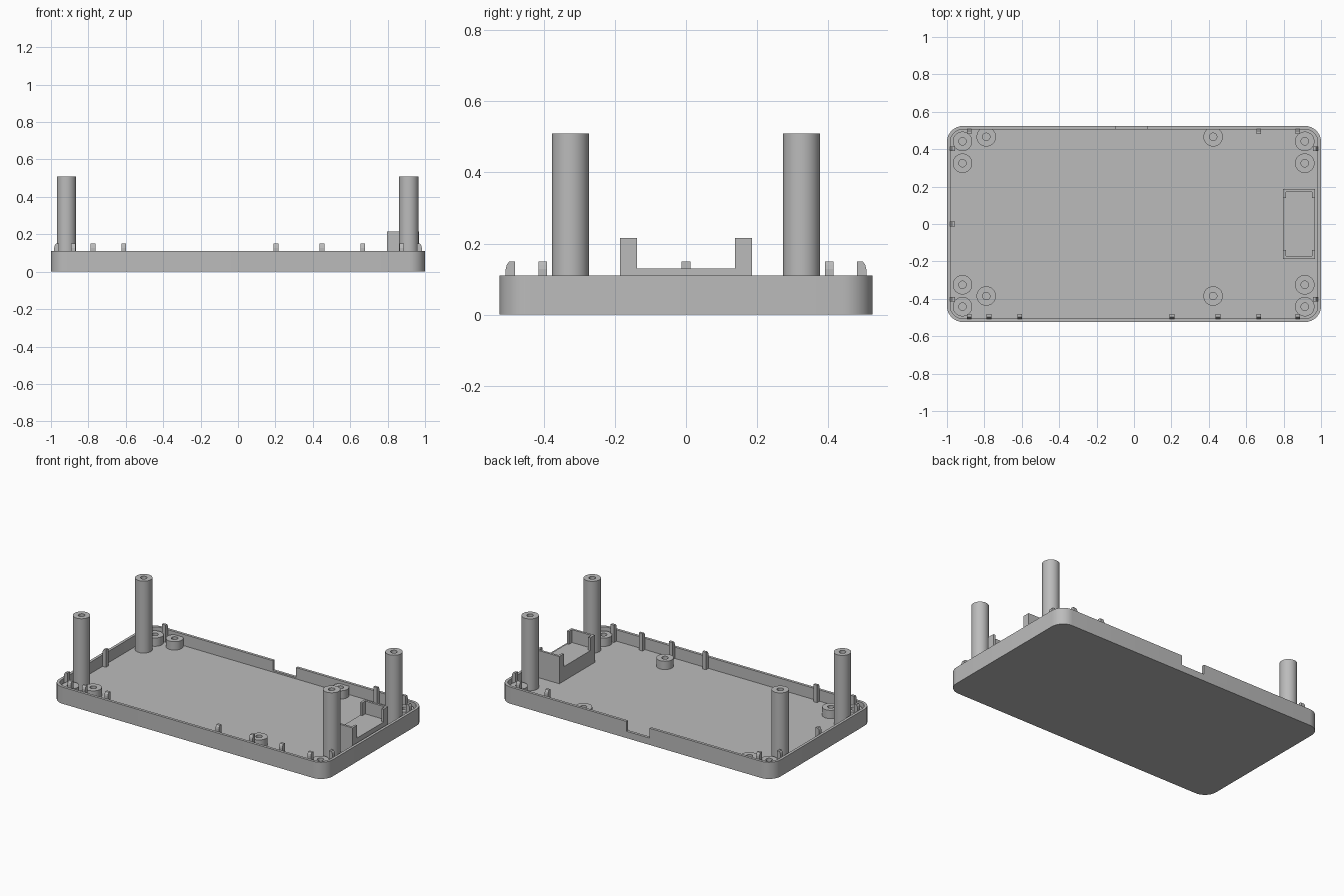
import bpy
import bmesh
from math import cos, sin, pi, radians

cube = bpy.data.objects.get("Cube")
if cube:
    bpy.data.objects.remove(cube, do_unlink=True)

HX, HY, RIM, FLOOR = 1.0, 0.524, 0.11, 0.035
WALL, CORNER = 0.018, 0.085

grey = bpy.data.materials.new("plain_grey")
grey.use_nodes = True
colour = (0.5, 0.5, 0.5, 1)
grey.diffuse_color = colour
grey.node_tree.nodes["Principled BSDF"].inputs["Base Color"].default_value = colour


def finish(bm, name, smooth=False):
    bmesh.ops.recalc_face_normals(bm, faces=bm.faces)
    mesh = bpy.data.meshes.new(name)
    bm.to_mesh(mesh)
    bm.free()
    mesh.materials.append(grey)
    obj = bpy.data.objects.new(name, mesh)
    bpy.context.collection.objects.link(obj)
    if smooth:
        bpy.ops.object.select_all(action='DESELECT')
        obj.select_set(True)
        bpy.context.view_layer.objects.active = obj
        bpy.ops.object.shade_smooth_by_angle(angle=radians(35))
    return obj


def skin(outlines, name):
    """Bridge a series of closed outlines and cap both ends."""
    bm = bmesh.new()
    rings = [[bm.verts.new(p) for p in line] for line in outlines]
    n = len(rings[0])
    for a, b in zip(rings, rings[1:]):
        for i in range(n):
            j = (i + 1) % n
            bm.faces.new((a[i], a[j], b[j], b[i]))
    bm.faces.new(rings[0])
    bm.faces.new(rings[-1])
    return finish(bm, name, smooth=True)


def rounded(inset, z, steps=8):
    r = CORNER - inset
    points = []
    for k, (sx, sy) in enumerate([(1, 1), (-1, 1), (-1, -1), (1, -1)]):
        for i in range(steps + 1):
            a = (k + i / steps) * pi / 2
            points.append((sx * (HX - CORNER) + r * cos(a),
                           sy * (HY - CORNER) + r * sin(a), z))
    return points


def circle(x, y, r, z, n=32):
    return [(x + r * cos(2 * pi * i / n), y + r * sin(2 * pi * i / n), z)
            for i in range(n)]


def tube(name, x, y, top, hole_bottom):
    """Round pillar with a blind screw hole in its top."""
    r, h = 0.052, 0.02
    skin([circle(x, y, r, FLOOR - 0.005), circle(x, y, r, top),
          circle(x, y, h, top), circle(x, y, h, hole_bottom)], name)


def box(name, x0, x1, y0, y1, z0, z1):
    bm = bmesh.new()
    bmesh.ops.create_cube(bm, size=1)
    for v in bm.verts:
        v.co = (x1 if v.co.x > 0 else x0, y1 if v.co.y > 0 else y0,
                z1 if v.co.z > 0 else z0)
    return finish(bm, name)


# Tray with a raised rim
tray = skin([rounded(0, 0), rounded(0, RIM), rounded(WALL, RIM),
             rounded(WALL, FLOOR)], "tray")

# Cable notch in the back wall
cutter = box("notch_cutter", -0.10, 0.07, HY - 0.03, HY + 0.05, 0.045, RIM + 0.1)
cutter.hide_render = True
mod = tray.modifiers.new("notch", 'BOOLEAN')
mod.object = cutter
mod.operation = 'DIFFERENCE'
mod.solver = 'EXACT'
bpy.ops.object.select_all(action='DESELECT')
tray.select_set(True)
bpy.context.view_layer.objects.active = tray
bpy.ops.object.modifier_apply(modifier=mod.name)
bpy.data.objects.remove(cutter, do_unlink=True)

# Tall posts and short corner bosses
for side, x in (("left", 0.913), ("right", -0.917)):
    for end, s in (("front", -1), ("back", 1)):
        tube(f"{end}_{side}_post", x, s * 0.325, 0.51, 0.38)
        tube(f"{end}_{side}_corner_boss", x, s * 0.442, 0.09, FLOOR + 0.005)

# Board mounting bosses
for side, x in (("left", 0.423), ("right", -0.79)):
    for end, y in (("front", -0.385), ("back", 0.466)):
        tube(f"{end}_{side}_board_boss", x, y, 0.09, FLOOR + 0.005)


def clip(name, pos, wall, axis, sign):
    """Rib standing on the inside of a wall, rounded on its outer top."""
    profile = [(0.026, FLOOR - 0.005), (0, FLOOR - 0.005), (0, 0.128),
               (0.003, 0.140), (0.010, 0.15), (0.026, 0.15)]
    bm = bmesh.new()
    ends = []
    for d in (-0.0125, 0.0125):
        ring = []
        for depth, z in profile:
            across = sign * (wall - depth)
            co = (pos + d, across, z) if axis == 'y' else (across, pos + d, z)
            ring.append(bm.verts.new(co))
        ends.append(ring)
    a, b = ends
    for i in range(len(a)):
        j = (i + 1) % len(a)
        bm.faces.new((a[i], a[j], b[j], b[i]))
    bm.faces.new(a)
    bm.faces.new(b)
    finish(bm, name)


# Snap clips along the four walls
clip_rows = [
    ("front", 'y', -1, (-0.88, -0.775, -0.61, 0.203, 0.449, 0.667, 0.875)),
    ("back", 'y', 1, (-0.88, 0.667, 0.875)),
    ("right", 'x', -1, (-0.403, 0, 0.403)),
    ("left", 'x', 1, (-0.403, 0.403)),
]
for label, axis, sign, places in clip_rows:
    inner = (HY if axis == 'y' else HX) - WALL + 0.001
    for i, pos in enumerate(places):
        clip(f"{label}_clip_{i + 1}", pos, inner, axis, sign)

# Cradle: raised platform with end walls and short corner returns
X0, X1, YE, T = 0.797, 0.968, 0.186, 0.015
LOW, HIGH = 0.13, 0.215
box("cradle_platform", X0, X1, T - YE, YE - T, FLOOR - 0.005, LOW)
for end, s in (("front", -1), ("back", 1)):
    y0, y1 = sorted((s * YE, s * (YE - T)))
    box(f"cradle_{end}_wall", X0, X1, y0, y1, FLOOR - 0.005, HIGH)
    y0, y1 = sorted((s * (YE - T), s * 0.138))
    box(f"cradle_{end}_inner_return", X0, X0 + T, y0, y1, LOW, HIGH)
    box(f"cradle_{end}_outer_return", X1 - T, X1, y0, y1, LOW, HIGH)
